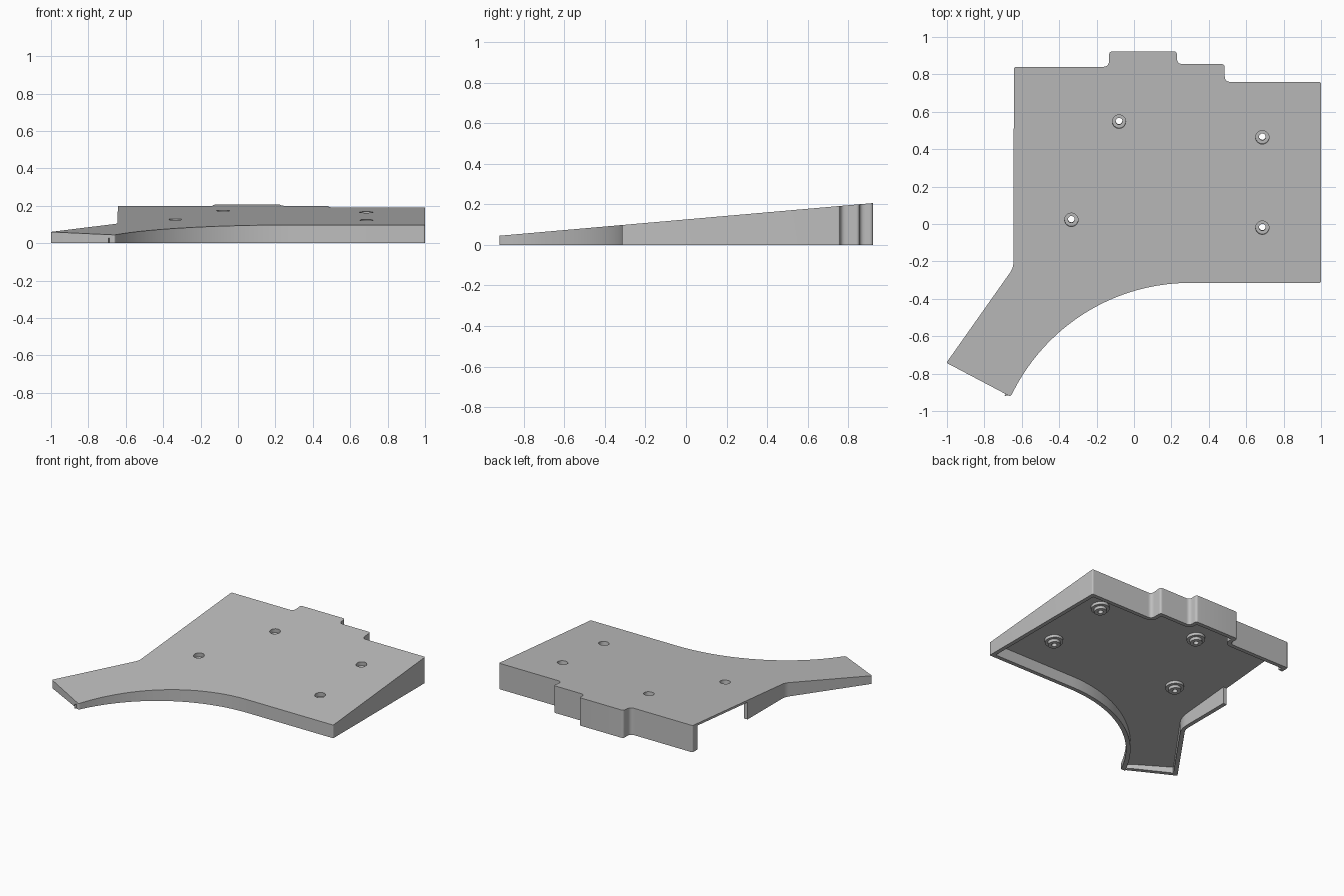
import bpy, bmesh, math
from mathutils import Vector, Matrix

cube = bpy.data.objects.get("Cube")
if cube:
    bpy.data.objects.remove(cube)

TILT = math.radians(5)
WALL, PLATE = 0.03, 0.017

grey = bpy.data.materials.new("light_grey")
grey.use_nodes = True
colour = (0.52, 0.52, 0.52, 1)
grey.diffuse_color = colour
grey.node_tree.nodes["Principled BSDF"].inputs["Base Color"].default_value = colour


def top_z(y):
    return 0.125 + math.tan(TILT) * y


def make_object(name, bm):
    bmesh.ops.recalc_face_normals(bm, faces=bm.faces)
    mesh = bpy.data.meshes.new(name)
    bm.to_mesh(mesh)
    bm.free()
    mesh.materials.append(grey)
    ob = bpy.data.objects.new(name, mesh)
    bpy.context.collection.objects.link(ob)
    return ob


def ring(bm, loop, height):
    return [bm.verts.new((p.x, p.y, height(p.y))) for p in loop]


def strip(bm, a, b):
    for i in range(len(a)):
        j = (i + 1) % len(a)
        bm.faces.new((a[i], a[j], b[j], b[i]))


def neighbours(pts):
    return [(pts[i - 1], p, pts[(i + 1) % len(pts)]) for i, p in enumerate(pts)]


def turn(a, p, b):
    u, v = (p - a).normalized(), (b - p).normalized()
    return u.x * v.y - u.y * v.x


def inset(pts, t):
    out = []
    for a, p, b in neighbours(pts):
        u, v = (p - a).normalized(), (b - p).normalized()
        n, m = Vector((-u.y, u.x)), Vector((-v.y, v.x))
        out.append(p + (n + m) * t / (1 + n.dot(m)))
    return out


def rounded(pts, radii, grow):
    # Convex corners tighten and concave corners widen on the inner wall
    out = []
    for (a, p, b), r in zip(neighbours(pts), radii):
        if r == 0:
            out.append(p)
            continue
        d = max(r - grow, 0.004) if turn(a, p, b) > 0 else r + grow
        s, e = p + (a - p).normalized() * d, p + (b - p).normalized() * d
        for k in range(7):
            f = k / 6
            out.append(s * (1 - f) ** 2 + p * 2 * f * (1 - f) + e * f * f)
    return out


# Plan outline: stepped back edge, angled arm and a large front arc
corners = [(1, -0.315, 0.01), (1, 0.76, 0.012), (0.485, 0.76, 0.03),
           (0.485, 0.855, 0.018), (0.23, 0.855, 0.03), (0.23, 0.923, 0.02),
           (-0.133, 0.923, 0.02), (-0.133, 0.84, 0.035), (-0.642, 0.84, 0.012),
           (-0.645, -0.235, 0.03), (-1.003, -0.742, 0.01), (-0.66, -0.923, 0.012)]
pts = [Vector((x, y)) for x, y, r in corners]
radii = [r for x, y, r in corners]
centre, R, SEG = Vector((0.3, -1.375)), 1.06, 40
start = math.atan2(0.47, -0.95)
for i in range(SEG + 1):
    ang = start + (math.pi / 2 - start) * i / SEG
    pts.append(centre + R * Vector((math.cos(ang), math.sin(ang))))
    radii.append(0)

outer = rounded(pts, radii, 0)
inner = rounded(inset(pts, WALL), radii, WALL)

# Sloping shell, open underneath
bm = bmesh.new()
o0, o1 = ring(bm, outer, lambda y: 0), ring(bm, outer, top_z)
i0 = ring(bm, inner, lambda y: 0)
i1 = ring(bm, inner, lambda y: top_z(y) - PLATE)
for a, b in ((o0, o1), (o0, i0), (i0, i1)):
    strip(bm, a, b)
bm.faces.new(o1)
bm.faces.new(i1)
shell = make_object("sloped_shell", bm)


def boolean(cutter, operation):
    cutter.hide_render = True
    mod = shell.modifiers.new(operation.lower(), 'BOOLEAN')
    mod.operation, mod.solver, mod.object = operation, 'EXACT', cutter
    bpy.context.view_layer.objects.active = shell
    bpy.ops.object.modifier_apply(modifier=mod.name)
    bpy.data.objects.remove(cutter)


def lathe(name, x, y, profile, n=40):
    # Revolved solid perpendicular to the sloping plate
    bm = bmesh.new()
    rings = []
    for r, z in profile:
        rings.append([bm.verts.new((r * math.cos(2 * math.pi * k / n),
                                    r * math.sin(2 * math.pi * k / n), z))
                      for k in range(n)])
    for a, b in zip(rings, rings[1:]):
        strip(bm, a, b)
    bm.faces.new(rings[0])
    bm.faces.new(rings[-1])
    bm.transform(Matrix.Translation((x, y, top_z(y))) @ Matrix.Rotation(TILT, 4, 'X'))
    return make_object(name, bm)


# Side wall opening
bm = bmesh.new()
box = [Vector(p) for p in ((-0.7, 0.2), (-0.612, 0.2), (-0.612, 0.78), (-0.7, 0.78))]
low = ring(bm, box, lambda y: -0.1)
high = ring(bm, box, lambda y: top_z(y) - PLATE + 0.001)
strip(bm, low, high)
bm.faces.new(low)
bm.faces.new(high)
boolean(make_object("side_opening", bm), 'DIFFERENCE')

# Stepped screw bosses with counterbored holes
for x, y in ((-0.08, 0.547), (0.686, 0.463), (-0.335, 0.022), (0.686, -0.02)):
    boolean(lathe("screw_boss", x, y, [(0.062, -0.008), (0.062, -0.038),
                                       (0.042, -0.038), (0.042, -0.06)]), 'UNION')
    boolean(lathe("screw_hole", x, y, [(0.036, 0.02), (0.036, -0.03),
                                       (0.018, -0.03), (0.018, -0.1)]), 'DIFFERENCE')

bpy.ops.object.select_all(action='DESELECT')
shell.select_set(True)
bpy.context.view_layer.objects.active = shell
bpy.ops.object.shade_smooth_by_angle(angle=math.radians(30))
